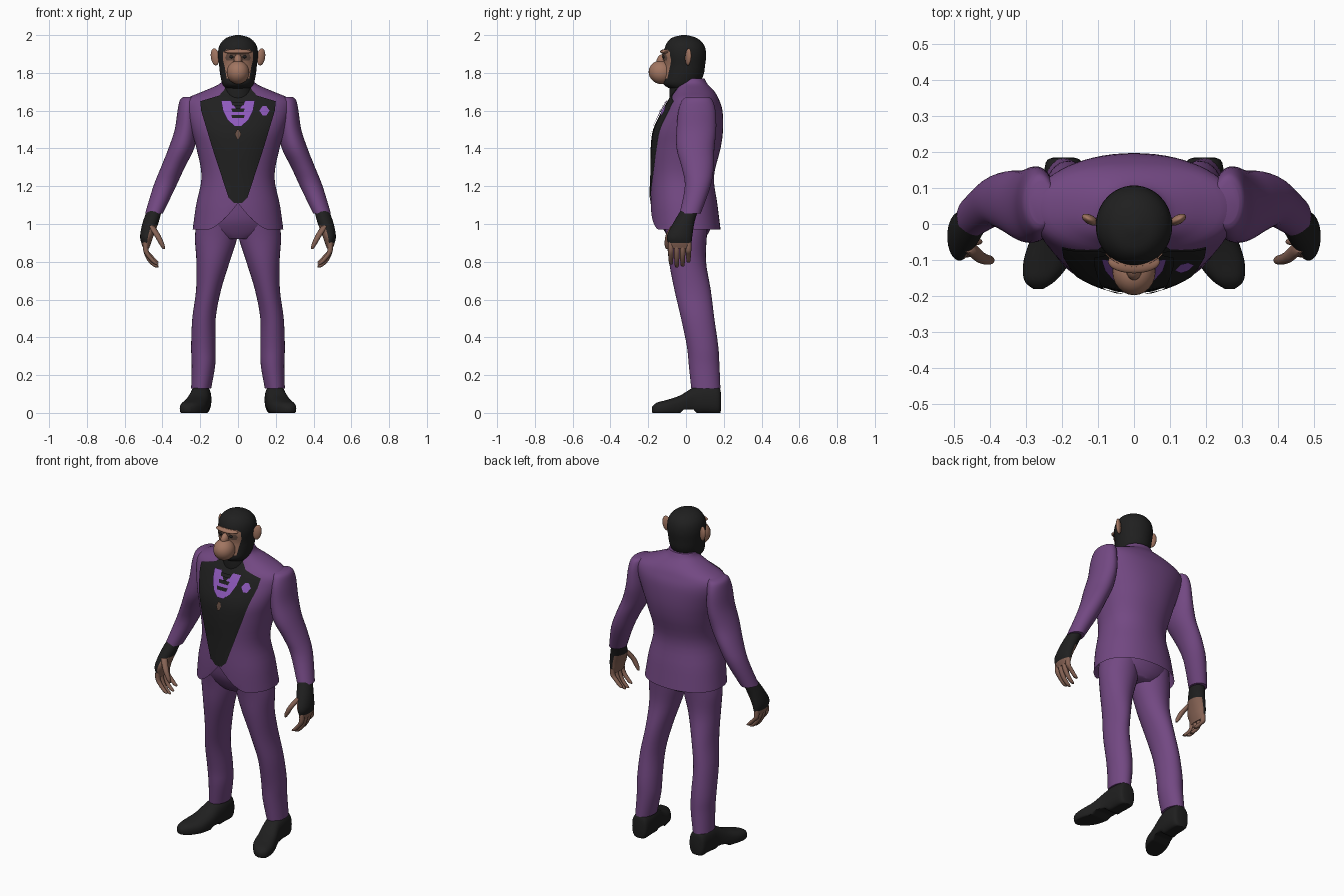
import bpy, bmesh
from math import sin, cos, pi, copysign
from mathutils import Matrix, Vector, Euler
from mathutils.bvhtree import BVHTree

if "Cube" in bpy.data.objects:
    bpy.data.objects.remove(bpy.data.objects["Cube"], do_unlink=True)


def material(name, r, g, b):
    m = bpy.data.materials.new(name)
    m.use_nodes = True
    m.diffuse_color = (r, g, b, 1)
    bsdf = m.node_tree.nodes["Principled BSDF"]
    bsdf.inputs["Base Color"].default_value = (r, g, b, 1)
    bsdf.inputs["Roughness"].default_value = 0.8
    return m


purple = material("suit purple", 0.17, 0.065, 0.225)
black = material("fur and leather black", 0.014, 0.014, 0.014)
skin = material("face skin", 0.36, 0.18, 0.12)
hand_skin = material("hand skin", 0.24, 0.125, 0.09)
brown = material("eye socket brown", 0.13, 0.075, 0.055)
lilac = material("cravat lilac", 0.27, 0.1, 0.5)


def finish(name, bm, mats, angle=50):
    bmesh.ops.recalc_face_normals(bm, faces=bm.faces)
    mesh = bpy.data.meshes.new(name)
    bm.to_mesh(mesh)
    bm.free()
    for m in mats:
        mesh.materials.append(m)
    ob = bpy.data.objects.new(name, mesh)
    bpy.context.collection.objects.link(ob)
    bpy.ops.object.select_all(action='DESELECT')
    ob.select_set(True)
    bpy.context.view_layer.objects.active = ob
    bpy.ops.object.shade_smooth_by_angle(angle=angle * pi / 180)
    return ob


def spline(rows, steps):
    """Catmull-Rom curve through the rows."""
    out = []
    for i in range(len(rows) - 1):
        quad = [rows[max(i - 1, 0)], rows[i], rows[i + 1], rows[min(i + 2, len(rows) - 1)]]
        for k in range(steps):
            t = k / steps
            out.append([b + t / 2 * (c - a + t * (2*a - 5*b + 4*c - d + t * (3*b - a - 3*c + d)))
                        for a, b, c, d in zip(*quad)])
    return out + [list(rows[-1])]


def loft(name, rows, mats, seg=32, steps=4, side=1, along='z', power=2.0, caps=(1, 1), edit=None):
    """Skin rings of (x, y, z, radius_x, other radius), stacked along z or y."""
    bm = bmesh.new()
    rings = []
    for x, y, z, rx, ro in spline(rows, steps):
        ring = []
        for i in range(seg):
            c, s = cos(2 * pi * i / seg), sin(2 * pi * i / seg)
            u = rx * copysign(abs(c) ** (2 / power), c)
            w = ro * copysign(abs(s) ** (2 / power), s)
            p = (x + u, y + w, z) if along == 'z' else (x + u, y, z + w)
            ring.append(bm.verts.new((side * p[0], p[1], p[2])))
        rings.append(ring)
    for a, b in zip(rings, rings[1:]):
        for i in range(seg):
            j = (i + 1) % seg
            bm.faces.new((a[i], a[j], b[j], b[i]))
    for ring, cap in zip((rings[0], rings[-1]), caps):
        if cap:
            bm.faces.new(ring)
    bmesh.ops.recalc_face_normals(bm, faces=bm.faces)
    if edit:
        edit(bm)
    return finish(name, bm, mats)


def ellipsoid(name, loc, radii, mat, rot=(0, 0, 0)):
    bm = bmesh.new()
    m = Matrix.LocRotScale(Vector(loc), Euler(rot), Vector(radii))
    bmesh.ops.create_uvsphere(bm, u_segments=24, v_segments=14, radius=1, matrix=m)
    return finish(name, bm, [mat])


def plate(name, base, rows, mat, gap, sides=(1, -1), n=8):
    """Thin panel of (z, inner x, outer x) rows draped on the front of base."""
    me = base.data
    tree = BVHTree.FromPolygons([v.co for v in me.vertices], [p.vertices for p in me.polygons])
    bm = bmesh.new()
    levels = [[a + (b - a) * k / n for a, b in zip(r, q)]
              for r, q in zip(rows, rows[1:]) for k in range(n)] + [rows[-1]]
    for s in sides:
        grid = []
        for z, x0, x1 in levels:
            line = []
            for k in range(n + 1):
                x = s * (x0 + (x1 - x0) * k / n)
                hit = tree.ray_cast(Vector((x, -1, z)), Vector((0, 1, 0)))[0]
                line.append(bm.verts.new((x, (hit.y if hit else 0) - gap, z)))
            grid.append(line)
        for a, b in zip(grid, grid[1:]):
            for i in range(n):
                quad = (a[i], a[i + 1], b[i + 1], b[i])
                bm.faces.new(quad if s > 0 else quad[::-1])
    mesh_ob = finish(name, bm, [mat])
    # keep every panel facing forward
    if sum(p.normal.y for p in mesh_ob.data.polygons) > 0:
        mesh_ob.data.flip_normals()
    return mesh_ob


# Jacket with a cutaway front hem
def cut_hem(bm):
    for v in bm.verts:
        if v.co.y < 0 and abs(v.co.x) < 0.16:
            v.co.z = max(v.co.z, 0.97 + 0.14 * (1 - abs(v.co.x) / 0.16) ** 1.5)


jacket = loft("jacket", [
    (0, 0, 0.97, 0.24, 0.183), (0, -0.01, 1.1, 0.222, 0.177), (0, -0.018, 1.25, 0.193, 0.166),
    (0, 0, 1.4, 0.22, 0.183), (0, 0.013, 1.5, 0.25, 0.183), (0, 0.035, 1.6, 0.28, 0.158),
    (0, 0.043, 1.66, 0.275, 0.131), (0, 0.045, 1.7, 0.19, 0.107), (0, 0.035, 1.74, 0.1, 0.08),
    (0, 0.03, 1.77, 0.08, 0.068)], [purple], seg=64, power=2.2, caps=(0, 1), edit=cut_hem)

# Waistcoat, lapels, cravat and ornaments
opening = [(1.11, 0, 0.02), (1.14, 0, 0.05), (1.4, 0, 0.135), (1.6, 0, 0.195),
           (1.65, 0, 0.2), (1.68, 0, 0.1), (1.72, 0, 0.065)]
plate("waistcoat", jacket, opening, black, 0.004)
plate("lapels", jacket, [(z, x * 0.55, x) for z, _, x in opening[1:6]], black, 0.009)
plate("cravat", jacket, [(1.52, 0, 0.02), (1.55, 0, 0.055), (1.6, 0, 0.08), (1.655, 0.04, 0.09)],
      lilac, 0.012)
for i in range(3):
    z = 1.56 + 0.034 * i
    plate(f"cravat_band_{i + 1}", jacket, [(z, 0, 0.03), (z + 0.018, 0, 0.036)], black, 0.016)
plate("pendant", jacket, [(1.45, 0, 0.006), (1.475, 0, 0.017), (1.5, 0, 0.006)], brown, 0.012)
plate("lapel_flower", jacket, [(1.575, 0.13, 0.15), (1.6, 0.113, 0.167), (1.625, 0.13, 0.15)],
      lilac, 0.016, sides=(1,))

# Hips under the jacket
loft("trouser_hips", [(0, 0.005, 0.92, 0.1, 0.09), (0, 0.005, 0.96, 0.19, 0.118),
                      (0, 0, 1.03, 0.215, 0.145), (0, -0.01, 1.15, 0.19, 0.15)], [purple])

# Neck and head
loft("neck", [(0, 0, 1.6, 0.08, 0.08), (0, -0.01, 1.68, 0.078, 0.078),
              (0, -0.005, 1.76, 0.075, 0.08)], [black])
head = loft("head", [
    (0, -0.01, 1.71, 0.06, 0.06), (0, -0.025, 1.74, 0.082, 0.095), (0, -0.012, 1.79, 0.094, 0.105),
    (0, -0.005, 1.84, 0.1, 0.106), (0, -0.005, 1.9, 0.106, 0.112), (0, -0.006, 1.95, 0.096, 0.1),
    (0, -0.01, 1.985, 0.062, 0.066), (0, -0.01, 2.0, 0.012, 0.012)], [black], seg=48)
plate("face_mask", head, [(1.77, 0, 0.06), (1.83, 0, 0.07), (1.87, 0, 0.08),
                          (1.91, 0, 0.078), (1.925, 0, 0.06)], skin, 0.005)
plate("eye_sockets", head, [(1.865, 0.012, 0.06), (1.88, 0.008, 0.068), (1.9, 0.012, 0.06)],
      brown, 0.009)
ellipsoid("muzzle", (0, -0.132, 1.803), (0.06, 0.066, 0.062), skin, (-0.25, 0, 0))
ellipsoid("nose_bridge", (0, -0.125, 1.865), (0.022, 0.03, 0.035), skin, (-0.4, 0, 0))
ellipsoid("brow_ridge", (0, -0.105, 1.912), (0.072, 0.032, 0.014), skin)


# Furry backs and bare palms
def bare_palm(bm):
    for f in bm.faces:
        c = f.calc_center_median()
        inward = f.normal.x * copysign(1, c.x) < -0.3
        f.material_index = int(c.z < 0.9 or (inward and c.z < 1.0))


def flat_sole(bm):
    for v in bm.verts:
        arch = 0.018 if -0.02 < v.co.y < 0.045 else 0
        v.co.z = max(v.co.z, arch)


for side, label in ((1, "left_"), (-1, "right_")):
    ellipsoid(label + "ear", (side * 0.122, 0.012, 1.885), (0.024, 0.013, 0.046), skin,
              (0, side * 0.15, side * 0.5))
    ellipsoid(label + "eye", (side * 0.034, -0.118, 1.885), (0.011, 0.008, 0.008), black)

    loft(label + "sleeve", [
        (0.255, 0.06, 1.672, 0.035, 0.06), (0.262, 0.06, 1.655, 0.046, 0.08),
        (0.268, 0.058, 1.6, 0.052, 0.098), (0.275, 0.055, 1.5, 0.06, 0.105),
        (0.3, 0.05, 1.4, 0.068, 0.1), (0.345, 0.062, 1.3, 0.063, 0.085),
        (0.388, 0.062, 1.2, 0.06, 0.068), (0.445, 0.022, 1.055, 0.047, 0.056)],
        [purple], side=side)

    loft(label + "hand", [
        (0.44, 0.022, 1.08, 0.038, 0.045), (0.462, -0.01, 1.01, 0.042, 0.055),
        (0.482, -0.033, 0.94, 0.036, 0.067), (0.486, -0.033, 0.9, 0.026, 0.062),
        (0.486, -0.032, 0.87, 0.015, 0.052)], [black, hand_skin], side=side, edit=bare_palm)
    for i, drop in enumerate((0.015, 0, 0.005, 0.025)):
        y = -0.08 + 0.031 * i
        loft(f"{label}finger_{i + 1}", [
            (0.487, y, 0.91, 0.014, 0.015), (0.488, y, 0.86, 0.014, 0.015),
            (0.468, y, 0.81 + drop, 0.014, 0.013), (0.437, y, 0.777 + drop, 0.014, 0.01),
            (0.428, y, 0.77 + drop, 0.006, 0.005)], [hand_skin], seg=12, steps=3, side=side)
    loft(label + "thumb", [
        (0.46, -0.06, 0.99, 0.018, 0.02), (0.427, -0.092, 0.94, 0.017, 0.016),
        (0.402, -0.1, 0.89, 0.013, 0.013), (0.393, -0.1, 0.868, 0.006, 0.006)],
        [hand_skin], seg=12, steps=3, side=side)

    loft(label + "trouser_leg", [
        (0.11, 0, 1.03, 0.105, 0.12), (0.116, 0.003, 0.93, 0.112, 0.107),
        (0.132, 0.008, 0.8, 0.088, 0.098), (0.156, 0.035, 0.65, 0.066, 0.096),
        (0.18, 0.062, 0.5, 0.062, 0.088), (0.183, 0.088, 0.35, 0.065, 0.083),
        (0.183, 0.096, 0.25, 0.062, 0.081), (0.195, 0.105, 0.13, 0.053, 0.077)],
        [purple], side=side)

    loft(label + "shoe", [
        (0.195, 0.184, 0.06, 0.03, 0.05), (0.195, 0.17, 0.065, 0.05, 0.075),
        (0.197, 0.1, 0.07, 0.056, 0.078), (0.203, 0.04, 0.06, 0.056, 0.075),
        (0.22, -0.03, 0.035, 0.063, 0.058), (0.24, -0.1, 0.025, 0.066, 0.044),
        (0.26, -0.155, 0.02, 0.045, 0.034), (0.266, -0.18, 0.018, 0.014, 0.014)],
        [black], side=side, along='y', power=2.5, edit=flat_sole)
